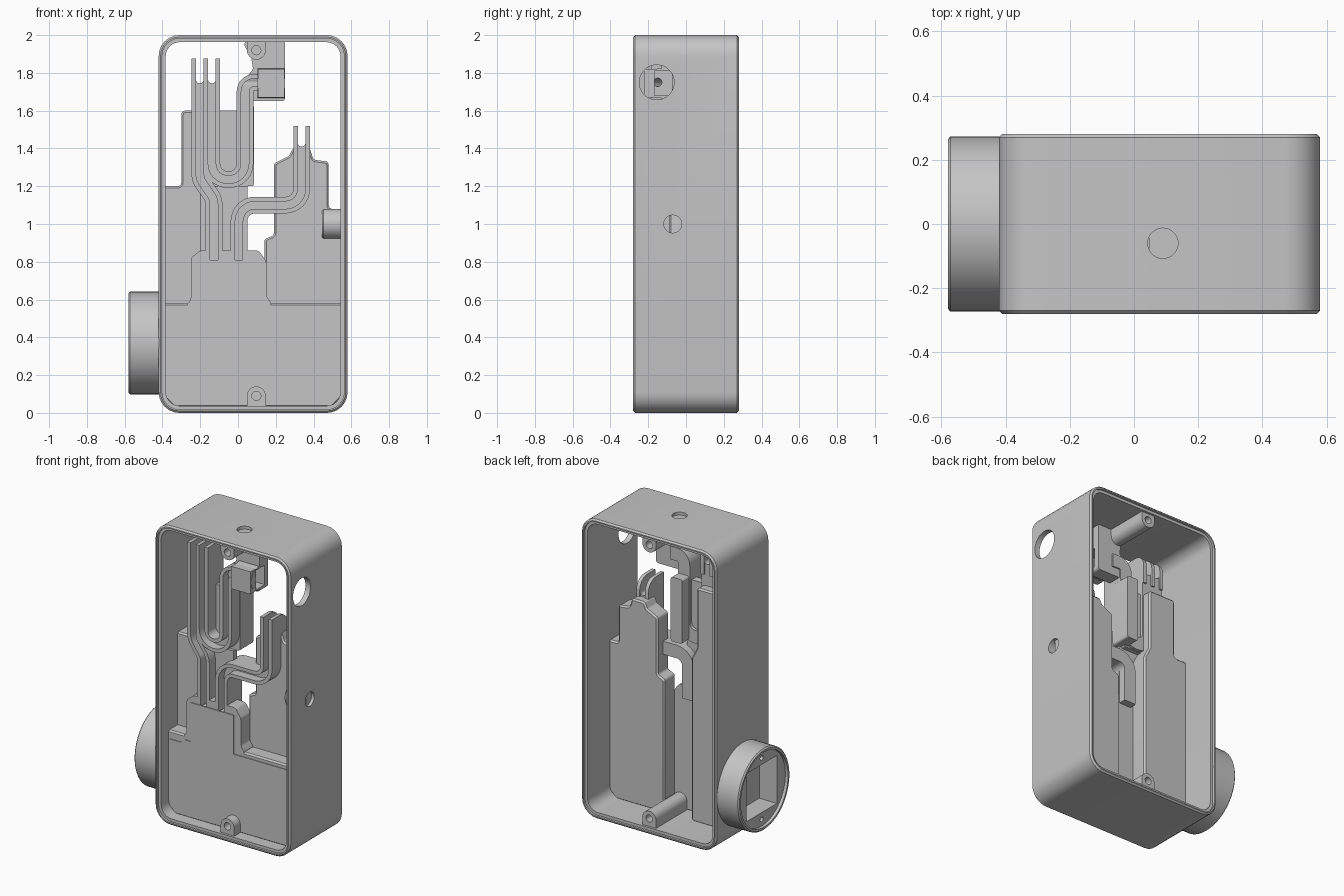
import bpy, bmesh, math
from mathutils import Vector

cube = bpy.data.objects.get("Cube")
if cube:
    bpy.data.objects.remove(cube)

GREY = (0.56, 0.56, 0.56, 1)
grey = bpy.data.materials.new("light grey")
grey.use_nodes = True
grey.diffuse_color = GREY
grey.node_tree.nodes["Principled BSDF"].inputs["Base Color"].default_value = GREY


def finish(name, bm):
    bmesh.ops.recalc_face_normals(bm, faces=bm.faces)
    mesh = bpy.data.meshes.new(name)
    bm.to_mesh(mesh)
    bm.free()
    ob = bpy.data.objects.new(name, mesh)
    bpy.context.collection.objects.link(ob)
    mesh.materials.append(grey)
    return ob


def rounded(pts, r, closed=True, steps=6):
    """Round the corners of a 2D outline or path."""
    pts = [Vector(p) for p in pts]
    n, out = len(pts), []
    for i, p in enumerate(pts):
        if not closed and i in (0, n - 1):
            out.append(p)
            continue
        a, b = pts[i - 1] - p, pts[(i + 1) % n] - p
        half = a.angle(b) / 2
        d = min(r / math.tan(half), a.length * 0.48, b.length * 0.48)
        rad = d * math.tan(half)
        centre = p + (a.normalized() + b.normalized()).normalized() * rad / math.sin(half)
        s, e = p + a.normalized() * d - centre, p + b.normalized() * d - centre
        sweep = math.atan2(s.x * e.y - s.y * e.x, s.dot(e))
        for k in range(steps + 1):
            t = sweep * k / steps
            c, w = math.cos(t), math.sin(t)
            out.append(centre + Vector((s.x * c - s.y * w, s.x * w + s.y * c)))
    return out


def prism(name, pts, y0, y1, r=0.0, bevel=0.0):
    """Extrude an x-z outline from y0 to y1."""
    pts = rounded(pts, r) if r else pts
    bm = bmesh.new()
    face = bm.faces.new([bm.verts.new((p[0], y0, p[1])) for p in pts])
    ext = bmesh.ops.extrude_face_region(bm, geom=[face])
    verts = [g for g in ext["geom"] if isinstance(g, bmesh.types.BMVert)]
    bmesh.ops.translate(bm, verts=verts, vec=(0, y1 - y0, 0))
    ob = finish(name, bm)
    if bevel:
        m = ob.modifiers.new("edge", "BEVEL")
        m.width, m.segments, m.angle_limit = bevel, 1, math.radians(60)
        apply(ob, m)
    return ob


def rect(x0, x1, z0, z1):
    return [(x0, z0), (x1, z0), (x1, z1), (x0, z1)]


def strip(path, width, r):
    """Outline of a constant-width band along a path."""
    p = rounded(path, r, False, 8)
    left, right = [], []
    for i, q in enumerate(p):
        t = (p[min(i + 1, len(p) - 1)] - p[max(i - 1, 0)]).normalized()
        n = Vector((-t.y, t.x)) * width / 2
        left.append(q + n)
        right.append(q - n)
    return left + right[::-1]


def rod(name, centre, radius, length, axis, bevel=0.0):
    bm = bmesh.new()
    bmesh.ops.create_cone(bm, cap_ends=True, segments=48, radius1=radius, radius2=radius, depth=length)
    if bevel:
        rims = [e for e in bm.edges if abs(e.verts[0].co.z - e.verts[1].co.z) < 1e-5]
        bmesh.ops.bevel(bm, geom=rims, offset=bevel, segments=1, affect="EDGES")
    rot = Vector((0, 0, 1)).rotation_difference(Vector(axis)).to_matrix()
    bmesh.ops.rotate(bm, verts=bm.verts, matrix=rot)
    bmesh.ops.translate(bm, verts=bm.verts, vec=centre)
    return finish(name, bm)


def apply(ob, mod):
    bpy.context.view_layer.objects.active = ob
    bpy.ops.object.modifier_apply(modifier=mod.name)


def cut(obs, cutters):
    for c in cutters:
        for ob in obs:
            m = ob.modifiers.new("cut", "BOOLEAN")
            m.operation, m.solver, m.object = "DIFFERENCE", "EXACT", c
            apply(ob, m)
        bpy.data.objects.remove(c)


X, Y, Z = (1, 0, 0), (0, 1, 0), (0, 0, 1)
FRONT, BACK = -0.185, 0.03

# Case: rounded tube with stepped rims
case = prism("case", rect(-0.42, 0.58, 0, 2), -0.28, 0.28, 0.11, 0.01)
cut([case], [
    prism("opening", rect(-0.383, 0.543, 0.037, 1.963), -0.4, 0.4, 0.075),
    prism("front_step", rect(-0.402, 0.562, 0.018, 1.982), -0.4, -0.265, 0.093),
    prism("back_step", rect(-0.402, 0.562, 0.018, 1.982), 0.265, 0.4, 0.093),
    rod("socket_hole", (0.58, -0.155, 1.75), 0.092, 0.2, X),
    rod("side_hole", (0.58, -0.07, 1.0), 0.047, 0.2, X),
    rod("top_hole", (0.09, -0.06, 2.0), 0.047, 0.2, Z)])

# Round side port with a square pocket
port = rod("port_ring", (-0.49, 0, 0.37), 0.272, 0.18, X, 0.008)
cut([port], [rod("port_recess", (-0.59, 0, 0.37), 0.25, 0.06, X),
             prism("square_pocket", rect(-0.7, -0.43, 0.21, 0.53), -0.16, 0.16)]
    + [rod("port_screw", (-0.57, 0, 0.37 + s * 0.205), 0.016, 0.12, X) for s in (-1, 1)])

# Recessed panels left and right of the middle
left = [(-0.34, 0.03), (-0.06, 0.03), (-0.06, 1.12), (-0.1, 1.2), (-0.1, 1.6), (-0.3, 1.6),
        (-0.3, 1.2), (-0.4, 1.2), (-0.4, 0.09)]
right = [(0.14, 0.03), (0.5, 0.03), (0.56, 0.09), (0.56, 1.08), (0.48, 1.08), (0.48, 1.33),
         (0.4, 1.34), (0.38, 1.4), (0.29, 1.4), (0.27, 1.36), (0.19, 1.32), (0.19, 0.94), (0.14, 0.92)]
prism("left_panel", left, -0.09, BACK, 0.02, 0.01)
prism("right_panel", right, -0.09, BACK, 0.02, 0.01)
prism("middle_web", rect(-0.2, 0.05, 0.4, 1.2), -0.12, -0.08)
prism("loop_web", rect(-0.14, 0.04, 1.19, 1.6), -0.1, -0.05, 0.02)
prism("loop_back", rect(0.0, 0.085, 1.2, 1.63), -0.1, 0.04, 0.015)

# Raised base and tower
prism("base_block", [(-0.34, 0.03), (0.5, 0.03), (0.56, 0.09), (0.56, 0.58), (-0.4, 0.58), (-0.4, 0.09)],
      FRONT, -0.08, 0, 0.01)
tower = prism("tower", [(-0.28, 0.56), (-0.25, 0.6), (-0.25, 0.82), (-0.2, 0.86), (0.11, 0.86),
                        (0.15, 0.8), (0.15, 0.62), (0.19, 0.56)], FRONT, -0.08, 0.03)

# Tubing channels: raised bands with a groove along each
paths = {
    "straight_channel": [(-0.202, 1.78), (-0.202, 1.24), (-0.127, 1.13), (-0.127, 0.8)],
    "loop_channel": [(-0.138, 1.78), (-0.138, 1.235), (0.037, 1.235), (0.037, 1.75), (0.14, 1.75)],
    "side_channel": [(0.005, 0.8), (0.005, 1.1), (0.337, 1.1), (0.337, 1.44)]}
bands = [prism(n, strip(p, 0.088, 0.085), FRONT, -0.03) for n, p in paths.items()]
grooves = [prism("groove", strip(p, 0.04, 0.085), -0.3, -0.125) for p in paths.values()]
# Open slots between the finger tips
slots = [prism("slot", rect(x - 0.02, x + 0.02, z, z + 0.2), -0.3, 0.1, 0.018)
         for x, z in ((-0.202, 1.745), (-0.138, 1.745), (0.337, 1.41))]
cut(bands + [tower], grooves + slots)

# Finger tips: thin fins rounded at the upper back
for x, top in ((-0.234, 1.875), (-0.17, 1.875), (-0.106, 1.875), (0.305, 1.52), (0.369, 1.52)):
    side = [(FRONT, top - 0.2), (-0.02, top - 0.2)] + [
        (-0.1 + 0.08 * math.cos(a * math.pi / 12), top - 0.08 + 0.08 * math.sin(a * math.pi / 12))
        for a in range(7)] + [(FRONT, top)]
    fin = prism("finger_fin", side, -x - 0.012, -x + 0.012)
    fin.rotation_euler.z = math.pi / 2

# Flush covers over the base and the channel ends
prism("base_cover", [(-0.38, 0.215), (-0.29, 0.215), (-0.29, 0.16), (0.51, 0.16), (0.51, 0.55),
                     (-0.27, 0.55), (-0.29, 0.525), (-0.38, 0.525)], FRONT - 0.005, FRONT + 0.003, 0.015)
prism("channel_cover", rect(-0.217, 0.1, 0.52, 0.81), FRONT - 0.006, FRONT + 0.003)

# Connector holder hanging from the top wall
holder = prism("connector_holder", [(0.02, 1.97), (0.07, 1.88), (0.08, 1.82), (0.0, 1.72),
                                    (0.08, 1.65), (0.25, 1.65), (0.25, 1.97)], -0.13, -0.04, 0.02)
barrel = rod("connector_barrel", (0.177, -0.14, 1.745), 0.078, 0.146, X)
prism("connector_lid", rect(0.105, 0.247, 1.67, 1.82), -0.222, -0.168)
cut([holder, barrel], [prism("socket", rect(0.16, 0.4, 1.68, 1.81), -0.168, -0.075),
                       rod("wire_hole", (0.15, -0.15, 1.75), 0.022, 0.3, X)])

# Boss behind the side hole
boss = rod("side_boss", (0.497, -0.07, 1.0), 0.08, 0.105, X, 0.008)
cut([boss], [rod("boss_bore", (0.54, -0.07, 1.0), 0.047, 0.12, X)])

# Screw posts, bottom and top
for name, z, wall in (("bottom_post", 0.09, 0.02), ("top_post", 1.92, 1.98)):
    s = 1 if z > wall else -1
    outline = [(0.047, wall), (0.147, wall)] + [
        (0.097 + 0.05 * math.cos(a * math.pi / 12), z + s * 0.05 * math.sin(a * math.pi / 12))
        for a in range(13)]
    post = prism(name, outline, -0.25, 0.25)
    cut([post], [rod("screw_hole", (0.097, y, z), 0.024, 0.16, Y) for y in (-0.25, 0.25)])

# Soft shading on curved walls
bpy.ops.object.select_all(action="DESELECT")
for ob in bpy.context.scene.objects:
    if ob.type == "MESH" and grey.name in ob.data.materials:
        ob.select_set(True)
        bpy.context.view_layer.objects.active = ob
bpy.ops.object.shade_smooth_by_angle(angle=math.radians(30))
